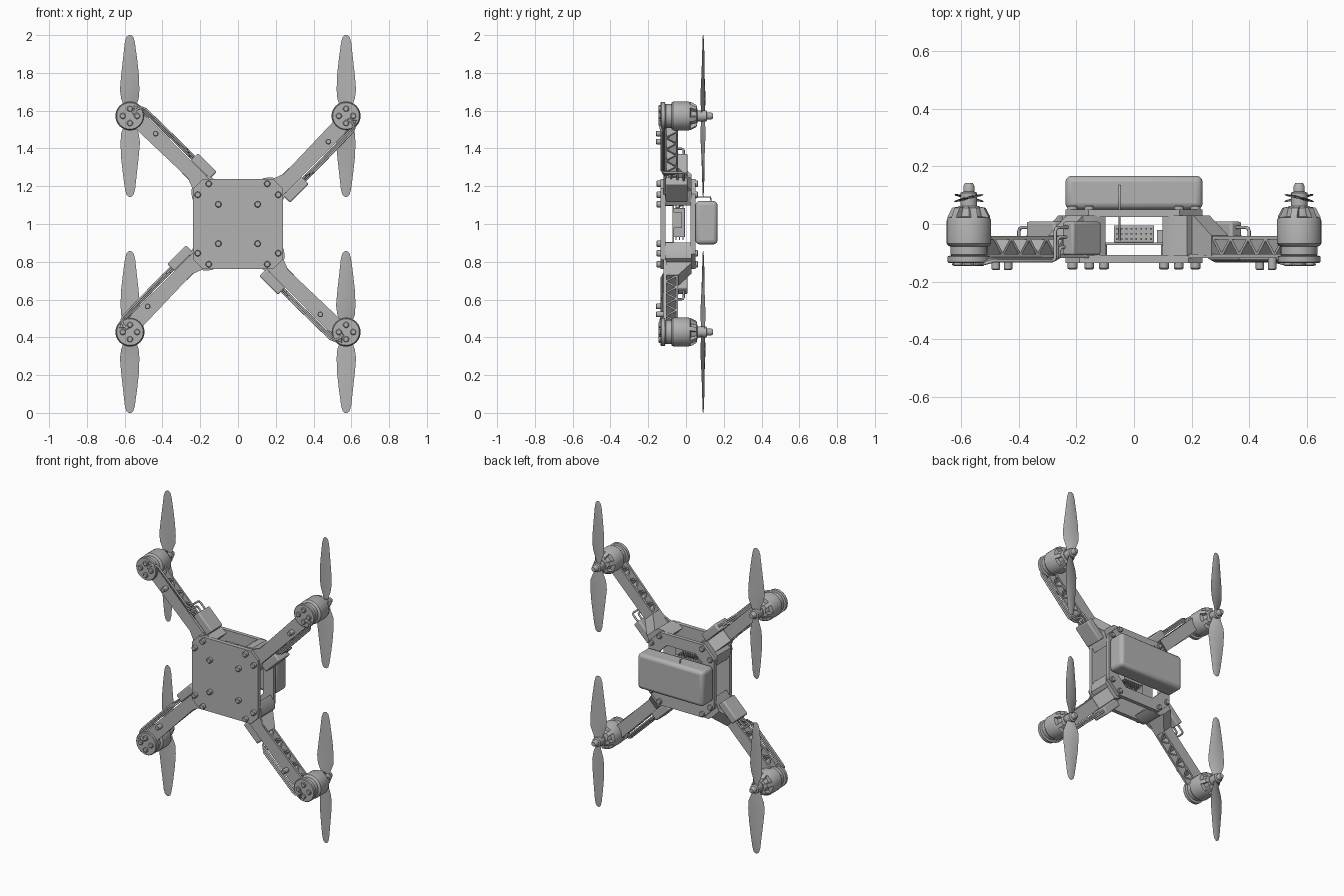
import bpy, bmesh
from math import sin, cos, pi, radians, tan
from mathutils import Matrix

cube = bpy.data.objects.get("Cube")
if cube:
    bpy.data.objects.remove(cube)

grey = bpy.data.materials.new("plain grey")
grey.use_nodes = True
COLOUR = (0.45, 0.45, 0.45, 1)
grey.diffuse_color = COLOUR
grey.node_tree.nodes["Principled BSDF"].inputs["Base Color"].default_value = COLOUR
meshes = []


def frame(a):
    """Local X runs outward at angle a, Z is the flying-up axis (+y)."""
    return Matrix(((cos(a), sin(a), 0, 0), (0, 0, 1, 0), (sin(a), -cos(a), 0, 1), (0, 0, 0, 1)))


BODY = frame(0)


def finish(name, bm, m, bevel=0):
    bmesh.ops.remove_doubles(bm, verts=bm.verts, dist=1e-5)
    bmesh.ops.recalc_face_normals(bm, faces=bm.faces)
    me = bpy.data.meshes.new(name)
    bm.to_mesh(me)
    bm.free()
    me.materials.append(grey)
    ob = bpy.data.objects.new(name, me)
    ob.matrix_world = m
    bpy.context.collection.objects.link(ob)
    if bevel:
        mod = ob.modifiers.new("Bevel", "BEVEL")
        mod.width, mod.segments = bevel, 3
    meshes.append(ob)
    return ob


def add_prism(bm, pts, lo, hi, axis="Z"):
    place = (lambda p, h: (p[0], p[1], h)) if axis == "Z" else (lambda p, h: (p[0], h, p[1]))
    a = [bm.verts.new(place(p, lo)) for p in pts]
    b = [bm.verts.new(place(p, hi)) for p in pts]
    bm.faces.new(a)
    bm.faces.new(b)
    for i in range(len(a)):
        j = (i + 1) % len(a)
        bm.faces.new((a[i], a[j], b[j], b[i]))


def rect(x0, x1, y0, y1):
    return [(x0, y0), (x1, y0), (x1, y1), (x0, y1)]


def octagon(h, c):
    e = h - c
    return [(h, -e), (h, e), (e, h), (-e, h), (-h, e), (-h, -e), (-e, -h), (e, -h)]


def prism(name, m, pts, lo, hi, axis="Z", bevel=0):
    bm = bmesh.new()
    add_prism(bm, pts, lo, hi, axis)
    return finish(name, bm, m, bevel)


def lathe(name, m, profile, n=24):
    """Closed solid from (radius, height) points."""
    bm = bmesh.new()
    rings = [[bm.verts.new((r * cos(2 * pi * i / n), r * sin(2 * pi * i / n), z)) for i in range(n)]
             for r, z in profile]
    for a, b in zip(rings, rings[1:]):
        for i in range(n):
            j = (i + 1) % n
            bm.faces.new((a[i], a[j], b[j], b[i]))
    bm.faces.new(rings[0])
    bm.faces.new(rings[-1])
    return finish(name, bm, m)


def screw(name, m, x, y, z0, z1, r=0.017):
    """Round head with a chamfered outer rim at z0."""
    s = 0.004 if z1 > z0 else -0.004
    lathe(name, m @ Matrix.Translation((x, y, 0)), [(r * 0.75, z0), (r, z0 + s), (r, z1)], 12)


def wire(name, m, pts, r=0.006):
    cu = bpy.data.curves.new(name, "CURVE")
    cu.dimensions = "3D"
    cu.bevel_depth, cu.bevel_resolution, cu.use_fill_caps = r, 2, True
    sp = cu.splines.new("POLY")
    sp.points.add(len(pts) - 1)
    for p, co in zip(sp.points, pts):
        p.co = (*co, 1)
    cu.materials.append(grey)
    ob = bpy.data.objects.new(name, cu)
    ob.matrix_world = m
    bpy.context.collection.objects.link(ob)


def propeller(name, m, spin):
    # radius, leading x, trailing x, pitch in degrees
    stations = [(0.0, 0.020, -0.020, 24), (0.04, 0.027, -0.027, 22), (0.09, 0.046, -0.046, 17),
                (0.14, 0.053, -0.050, 13), (0.22, 0.046, -0.047, 10), (0.31, 0.036, -0.037, 8),
                (0.39, 0.027, -0.026, 6), (0.418, 0.019, -0.018, 5), (0.428, 0.006, -0.006, 5)]
    bm = bmesh.new()
    for turn in (1, -1):
        rings = []
        for r, a, b, pitch in stations:
            t = 0.005 if r < 0.4 else 0.002
            section = [(a, 0), (a * 0.4, t), (b * 0.4, t), (b, 0), (b * 0.4, -t * 0.4), (a * 0.4, -t * 0.4)]
            rings.append([bm.verts.new((turn * spin * x, turn * r, 0.09 + z - x * tan(radians(pitch))))
                          for x, z in section])
        for p, q in zip(rings, rings[1:]):
            for i in range(6):
                j = (i + 1) % 6
                bm.faces.new((p[i], p[j], q[j], q[i]))
        bm.faces.new(rings[-1])
    finish(name, bm, m)


# Central plates: solid lower plate and open upper frame
prism("lower_plate", BODY, octagon(0.238, 0.05), -0.135, -0.108)
bm = bmesh.new()
outer, inner = octagon(0.238, 0.08), octagon(0.165, 0.06)
for i in range(8):
    j = (i + 1) % 8
    add_prism(bm, [outer[i], outer[j], inner[j], inner[i]], 0.025, 0.05)
bmesh.ops.remove_doubles(bm, verts=bm.verts, dist=1e-5)
shared = [f for f in bm.faces if any(g is not f and set(g.verts) == set(f.verts) for g in bm.faces)]
bmesh.ops.delete(bm, geom=shared, context="FACES_ONLY")
finish("upper_frame", bm, BODY)

# Plate screws, two per corner on both sides plus four in the middle
for sx in (1, -1):
    for sy in (1, -1):
        for x, y in ((0.155, 0.213), (0.213, 0.155)):
            screw("lower_corner_screw", BODY, sx * x, sy * y, -0.157, -0.13)
            screw("upper_corner_screw", BODY, sx * x, sy * y, 0.064, 0.045)
        screw("center_screw", BODY, sx * 0.104, sy * 0.104, -0.157, -0.13)
        screw("board_standoff", BODY, sx * 0.104, sy * 0.104, -0.07, -0.11, 0.01)

# Battery and its lead
prism("battery", BODY, rect(-0.238, 0.238, -0.122, 0.108), 0.05, 0.167, bevel=0.022)
wire("battery_lead", BODY, [(-0.05, -0.1, 0.135), (-0.05, -0.143, 0.13), (-0.05, -0.143, 0.06),
                            (-0.05, -0.12, 0.02), (-0.05, -0.08, -0.06)], 0.004)

# Flight electronics
prism("circuit_board", BODY, rect(-0.12, 0.12, -0.12, 0.12), -0.072, -0.064)
prism("flight_controller", BODY, rect(-0.07, 0.07, -0.085, 0.07), -0.064, -0.005, bevel=0.004)
bm = bmesh.new()
for i in range(8):
    x = -0.06 + i * 0.017
    for z in (-0.052, -0.034, -0.016):
        add_prism(bm, rect(x - 0.003, x + 0.003, -0.1, 0.085), z - 0.003, z + 0.003)
finish("header_pins", bm, BODY)
prism("receiver", BODY, rect(0.08, 0.115, -0.06, 0.02), -0.064, -0.02)

for k, side in enumerate(("upper_left", "upper_right", "lower_right", "lower_left")):
    m = frame(pi / 4 + k * pi / 2)

    # Corner block between the plates with a gusset sloping to the arm
    prism(side + "_corner_block", m,
          [(0.225, -0.085), (0.27, -0.075), (0.305, -0.045), (0.305, 0.06), (0.27, 0.075), (0.225, 0.085)],
          -0.11, 0.03)
    prism(side + "_gusset", m, [(0.28, -0.11), (0.28, 0.03), (0.31, 0.03), (0.40, -0.04), (0.40, -0.11)],
          -0.02, 0.06, "Y")

    # Arm: two flanges joined by a zigzag web
    bm = bmesh.new()
    v0, v1 = -0.016, 0.06
    tip = [(0.28, v0 - 0.03), (0.36, v0), (0.80, v0 - 0.012), (0.80, v1 - 0.012), (0.74, v1), (0.28, v1)]
    add_prism(bm, tip, -0.118, -0.104)
    add_prism(bm, rect(0.36, 0.77, v0, v1), -0.054, -0.042)
    bays, start, step, t = 8, 0.40, 0.043, 0.006
    for i in range(bays):
        a, b = start + i * step, start + (i + 1) * step
        za, zb = (-0.108, -0.05) if i % 2 else (-0.05, -0.108)
        add_prism(bm, [(a - t, za), (a + t, za), (b + t, zb), (b - t, zb)], v0 + 0.002, v1 - 0.002, "Y")
    finish(side + "_arm", bm, m)
    screw(side + "_arm_screw", m, 0.647, 0.03, -0.16, -0.11, 0.015)

    # Motor mount, motor and hub
    mm = m @ Matrix.Translation((0.809, 0, 0))
    lathe(side + "_motor_mount", mm, [(0.070, -0.135), (0.074, -0.131), (0.074, -0.112), (0.060, -0.108)], 32)
    lathe(side + "_motor", mm, [(0.058, -0.112), (0.064, -0.105), (0.064, -0.078), (0.070, -0.076),
                                (0.077, -0.068), (0.077, 0.012), (0.073, 0.022), (0.050, 0.026),
                                (0.044, 0.055), (0.035, 0.062), (0.014, 0.062)], 32)
    bm = bmesh.new()
    rib = [(0.03, 0.015), (0.073, 0.015), (0.073, 0.026), (0.057, 0.056), (0.03, 0.061)]
    for i in range(6):
        part = bmesh.new()
        add_prism(part, rib, -0.012, 0.012, "Y")
        part.transform(Matrix.Rotation(i * pi / 3, 4, "Z"))
        tmp = bpy.data.meshes.new("rib")
        part.to_mesh(tmp)
        part.free()
        bm.from_mesh(tmp)
        bpy.data.meshes.remove(tmp)
    finish(side + "_motor_ribs", bm, mm)
    lathe(side + "_hub", mm, [(0.03, 0.06), (0.03, 0.108), (0.02, 0.112), (0.02, 0.13), (0.014, 0.142)], 12)
    for i in range(4):
        a = pi / 4 + i * pi / 2
        screw(side + "_motor_screw", mm, 0.038 * cos(a), 0.038 * sin(a), -0.146, -0.13, 0.016)

    # Propeller, kept vertical on every motor
    hub = mm.to_translation()
    propeller(side + "_propeller", Matrix.Translation((hub.x, 0, hub.z - 1)) @ BODY, 1 if k % 2 else -1)

    # Speed controller box and three motor wires along the arm
    prism(side + "_speed_controller", m, rect(0.275, 0.415, 0.062, 0.115), -0.108, 0.008, bevel=0.008)
    for i, z in enumerate((-0.012, -0.045, -0.08)):
        bend, v, low = 0.475 - i * 0.018, 0.089 - i * 0.008, -0.128 + i * 0.004
        a = (i - 1) * 0.6 + 0.5
        wire(side + "_motor_wire", m, [
            (0.40, v, z), (bend - 0.014, v, z), (bend - 0.004, v, z - 0.004), (bend, v, z - 0.014),
            (bend, v, low + 0.014), (bend + 0.004, v, low + 0.004), (bend + 0.014, v, low),
            (0.775, v - 0.004, low), (0.795, v - 0.012, low - 0.006),
            (0.809 + 0.045 * sin(a) * 0.5, 0.055, -0.139), (0.809 - 0.01 * i, 0.02, -0.139)])

# Smooth round surfaces while keeping edges sharp
bpy.ops.object.select_all(action="DESELECT")
for ob in meshes:
    ob.select_set(True)
bpy.context.view_layer.objects.active = meshes[0]
bpy.ops.object.shade_smooth_by_angle(angle=radians(35))
